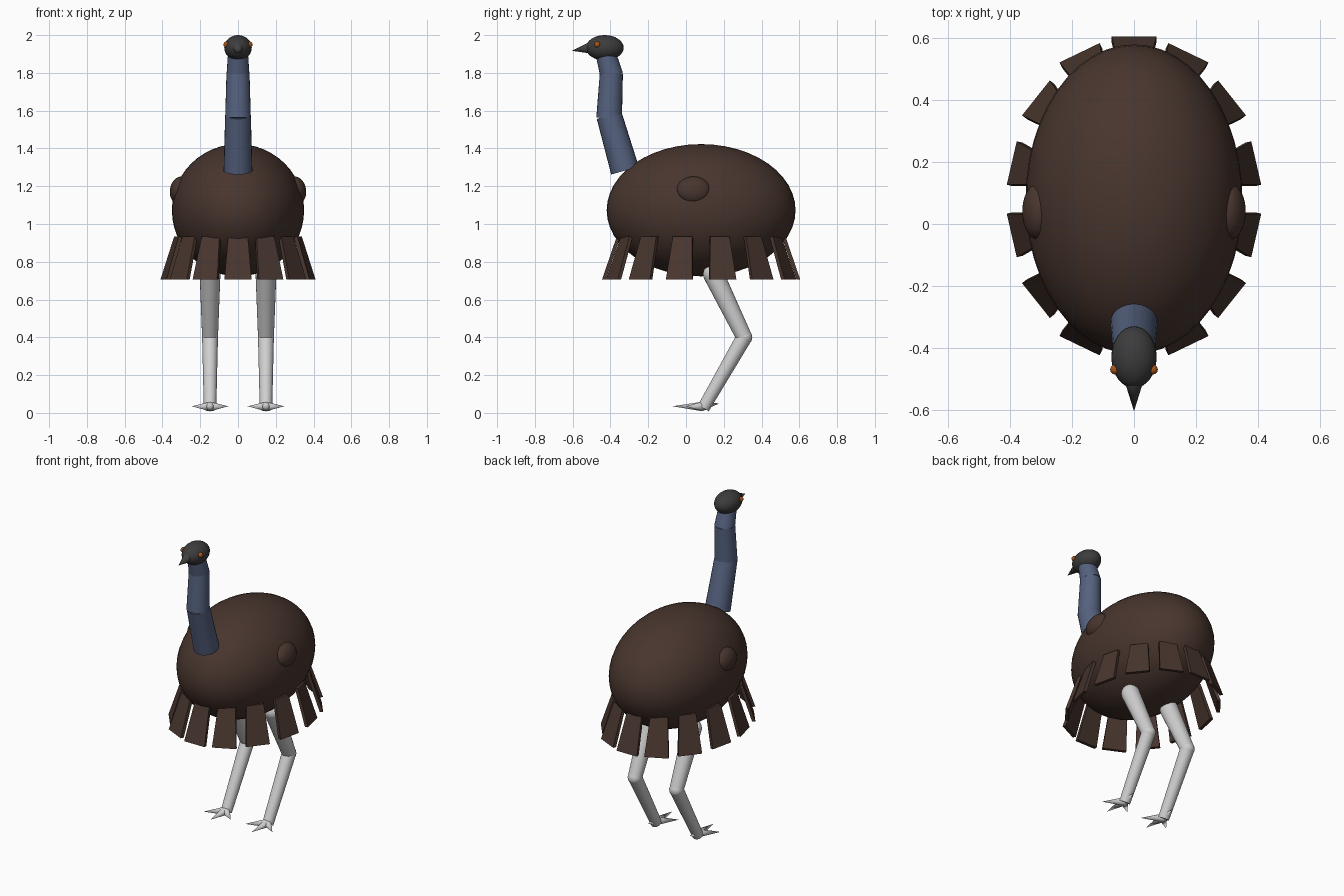
import bpy, bmesh, math
from mathutils import Vector, Matrix

cube = bpy.data.objects.get("Cube")
if cube:
    bpy.data.objects.remove(cube, do_unlink=True)


def material(name, r, g, b):
    m = bpy.data.materials.new(name)
    m.use_nodes = True
    m.diffuse_color = (r, g, b, 1)
    bsdf = m.node_tree.nodes["Principled BSDF"]
    bsdf.inputs["Base Color"].default_value = (r, g, b, 1)
    bsdf.inputs["Roughness"].default_value = 0.7
    return m


BROWN = material("dark brown plumage", 0.065, 0.036, 0.027)
BLUE = material("slate blue skin", 0.09, 0.12, 0.21)
CHARCOAL = material("charcoal head", 0.045, 0.045, 0.045)
GREY = material("beak grey", 0.055, 0.055, 0.053)
ORANGE = material("orange eye", 0.40, 0.09, 0.01)
PALE = material("pale grey legs", 0.62, 0.62, 0.62)


def finish(bm, name, mat, smooth=True):
    bmesh.ops.recalc_face_normals(bm, faces=bm.faces)
    mesh = bpy.data.meshes.new(name)
    bm.to_mesh(mesh)
    bm.free()
    mesh.materials.append(mat)
    ob = bpy.data.objects.new(name, mesh)
    bpy.context.collection.objects.link(ob)
    if smooth:
        bpy.ops.object.select_all(action="DESELECT")
        ob.select_set(True)
        bpy.context.view_layer.objects.active = ob
        bpy.ops.object.shade_smooth_by_angle(angle=math.radians(40))
    return ob


def ellipsoid(name, centre, radii, mat, segments=32, tilt=0):
    bm = bmesh.new()
    bmesh.ops.create_uvsphere(bm, u_segments=segments, v_segments=segments // 2, radius=1)
    bm.transform(Matrix.Translation(centre) @ Matrix.Rotation(tilt, 4, "Y")
                 @ Matrix.Diagonal((*radii, 1)))
    return finish(bm, name, mat)


def tapered(name, start, end, r1, r2, mat, segments=24):
    a, b = Vector(start), Vector(end)
    bm = bmesh.new()
    bmesh.ops.create_cone(bm, cap_ends=True, segments=segments, radius1=r1,
                          radius2=r2, depth=(b - a).length)
    turn = (b - a).to_track_quat("Z", "Y").to_matrix().to_4x4()
    bm.transform(Matrix.Translation((a + b) / 2) @ turn)
    return finish(bm, name, mat)


# Body and small wing stubs
ellipsoid("body", (0, 0.08, 1.073), (0.35, 0.5, 0.35), BROWN, 48)
for side, label in ((1, "left"), (-1, "right")):
    ellipsoid(label + "_wing", (side * 0.31, 0.04, 1.18), (0.05, 0.09, 0.072),
              BROWN, tilt=-side * 0.2)


# Skirt of flared tail feathers around the lower body
def feather(name, angle):
    bm = bmesh.new()
    out = Vector((math.sin(angle), math.cos(angle), 0))
    along = Vector((out.y, -out.x, 0))
    rings = []
    for z, rx, ry, half in ((0.705, 0.405, 0.525, 0.072), (0.933, 0.335, 0.447, 0.052)):
        base = Vector((rx * out.x, 0.08 + ry * out.y, z))
        rings.append([bm.verts.new(base + along * half * s - out * t)
                      for s, t in ((-1, 0), (1, 0), (1, 0.02), (-1, 0.02))])
    low, high = rings
    bm.faces.new(low)
    bm.faces.new(high)
    for i in range(4):
        j = (i + 1) % 4
        bm.faces.new((low[i], low[j], high[j], high[i]))
    finish(bm, name, BROWN, smooth=False)


FEATHERS = 14
for i in range(FEATHERS):
    feather(f"skirt_feather_{i + 1}", i * math.tau / FEATHERS)

# Neck in three overlapping sections
tapered("lower_neck", (0, -0.323, 1.283), (0, -0.407, 1.575), 0.076, 0.068, BLUE)
tapered("middle_neck", (0, -0.407, 1.56), (0, -0.395, 1.80), 0.068, 0.061, BLUE)
tapered("upper_neck", (0, -0.393, 1.785), (0, -0.43, 1.92), 0.061, 0.052, BLUE)

# Head, beak and eyes
ellipsoid("head", (0, -0.43, 1.933), (0.073, 0.1, 0.067), CHARCOAL)
tapered("beak", (0, -0.515, 1.931), (0, -0.605, 1.917), 0.028, 0, GREY, 16)
for side, label in ((1, "left"), (-1, "right")):
    ellipsoid(label + "_eye", (side * 0.061, -0.47, 1.95), (0.016, 0.016, 0.016),
              ORANGE, 16)

# Legs and four-toed feet
for side, label in ((1, "left"), (-1, "right")):
    x = side * 0.148
    ellipsoid(label + "_hip", (x, 0.145, 0.735), (0.055, 0.055, 0.055), PALE, 24)
    tapered(label + "_thigh", (x, 0.145, 0.735), (x, 0.308, 0.4), 0.055, 0.042, PALE)
    ellipsoid(label + "_knee", (x, 0.308, 0.4), (0.043, 0.043, 0.043), PALE, 24)
    tapered(label + "_shin", (x, 0.308, 0.4), (x, 0.092, 0.025), 0.042, 0.033, PALE)
    toes = {"front": (0, -0.07, 0.035), "outer": (side * 0.097, 0.0, 0.035),
            "inner": (-side * 0.097, 0.0, 0.035), "back": (0, 0.175, 0.05)}
    for toe, (dx, y, z) in toes.items():
        tapered(f"{label}_{toe}_toe", (x, 0.085, 0.034), (x + dx, y, z),
                0.025, 0, PALE, 12)
